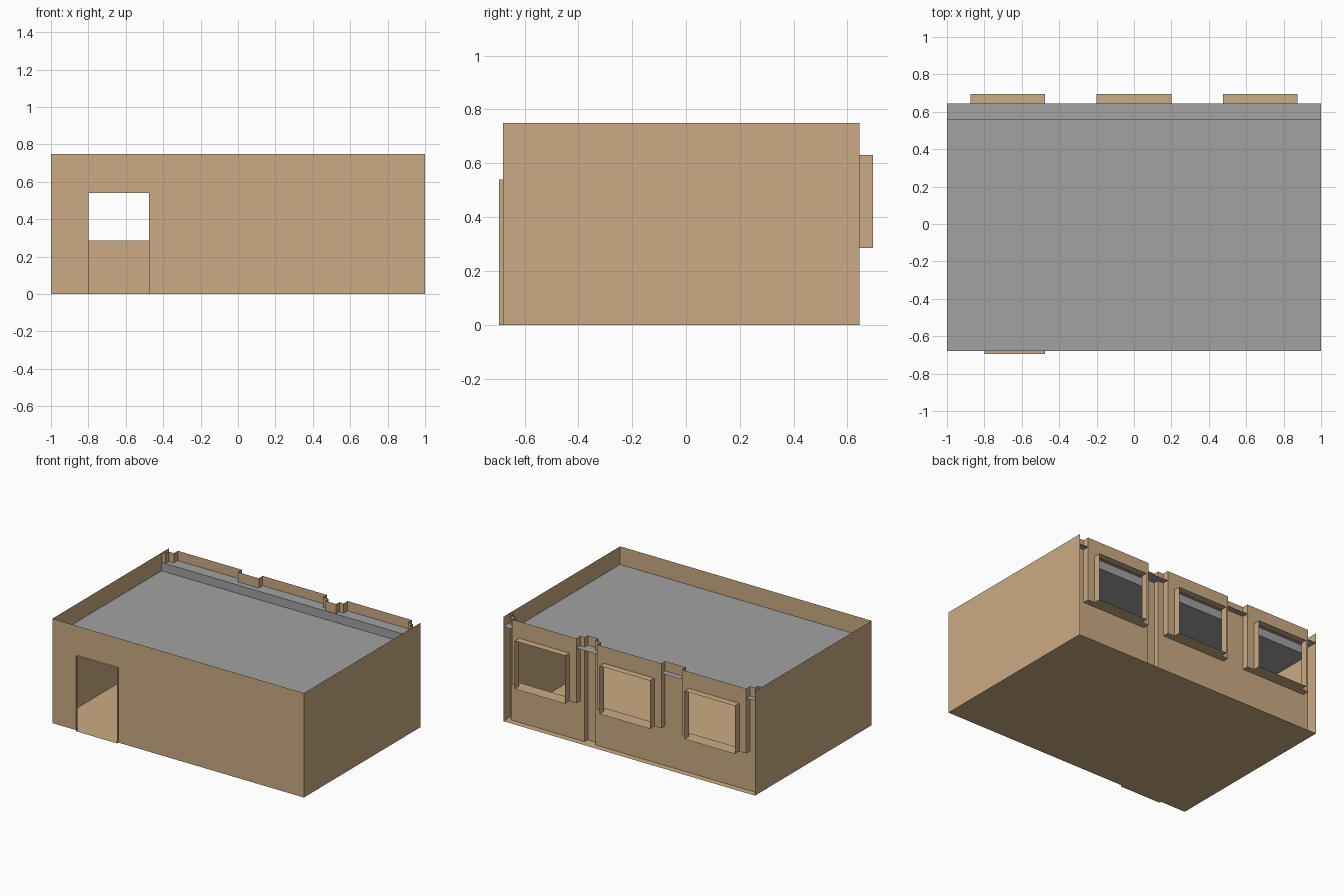
import bpy, bmesh

if "Cube" in bpy.data.objects:
    bpy.data.objects.remove(bpy.data.objects["Cube"])

def material(name, rgb):
    m = bpy.data.materials.new(name)
    m.diffuse_color = (*rgb, 1)
    m.use_nodes = True
    m.node_tree.nodes["Principled BSDF"].inputs["Base Color"].default_value = m.diffuse_color
    return m

TAN = material("tan_wall", (0.60, 0.41, 0.23))
GREY = material("grey_ceiling", (0.37, 0.36, 0.36))

def build(name, faces, mat):
    """Make one object of thin sheets from a list of polygons."""
    bm = bmesh.new()
    for f in faces:
        bm.faces.new([bm.verts.new(p) for p in f])
    bmesh.ops.remove_doubles(bm, verts=bm.verts, dist=1e-5)
    me = bpy.data.meshes.new(name)
    bm.to_mesh(me)
    bm.free()
    me.materials.append(mat)
    ob = bpy.data.objects.new(name, me)
    bpy.context.collection.objects.link(ob)
    return ob

def strip(path, z0, z1):
    """Upright quads along a plan path; they face left-to-right by winding."""
    return [[(*p, z0), (*q, z0), (*q, z1), (*p, z1)] for p, q in zip(path, path[1:])]

def flat(x0, x1, y0, y1, z, up=True):
    f = [(x0, y0, z), (x1, y0, z), (x1, y1, z), (x0, y1, z)]
    return f if up else f[::-1]

FRONT, BAY, WALL, GROOVE = -0.68, 0.645, 0.60, 0.565   # depths in y
TOP, SILL, HEAD = 0.75, 0.285, 0.63
CEIL, RAISED, STEP = 0.62, 0.68, 0.56
DX0, DX1, DZ = -0.80, -0.475, 0.54                      # doorway
HALF_BAY, HALF_WIN = 0.255, 0.20
CENTRES = (0.675, 0.0, -0.675)

# Floor
build("floor", [flat(-1, 1, FRONT, BAY, 0, False)], TAN)

# Side walls
for name, path in (("right_wall", [(1, FRONT), (1, BAY)]),
                   ("left_wall", [(-1, BAY), (-1, FRONT)])):
    build(name, strip(path, 0, TOP), TAN)

# Front wall around the doorway
build("front_wall", strip([(-1, FRONT), (DX0, FRONT)], 0, TOP)
      + strip([(DX0, FRONT), (DX1, FRONT)], DZ, TOP)
      + strip([(DX1, FRONT), (1, FRONT)], 0, TOP), TAN)

# Door lining standing slightly proud of the front wall
DY = -0.695
build("door_frame", strip([(DX0, FRONT), (DX0, DY)], 0, DZ)
      + strip([(DX1, DY), (DX1, FRONT)], 0, DZ)
      + [flat(DX0, DX1, DY, FRONT, DZ), flat(DX0, DX1, DY, FRONT, 0, False)], TAN)

# Back wall: full-height grooves at the corners and beside the middle bay
lower = [(1, GROOVE), (0.97, GROOVE), (0.97, WALL), (0.385, WALL), (0.385, GROOVE),
         (0.30, GROOVE), (0.30, WALL), (-0.97, WALL), (-0.97, GROOVE), (-1, GROOVE)]
build("back_wall_lower", strip(lower, 0, SILL), TAN)

# Upper back wall between the projecting bays
gaps = [lower[:3] + [(0.93, WALL)],
        [(0.42, WALL)] + lower[3:7] + [(0.255, WALL)],
        [(-0.255, WALL), (-0.42, WALL)],
        [(-0.93, WALL)] + lower[7:]]
build("back_wall_upper", [f for g in gaps for f in strip(g, SILL, TOP)], TAN)

# Window bays and their projecting frames
for i, c in enumerate(CENTRES):
    a, b = c + HALF_BAY, c - HALF_BAY
    w, v = c + HALF_WIN, c - HALF_WIN
    build(f"window_bay_{i + 1}",
          strip([(a, WALL), (a, BAY), (w, BAY)], SILL, TOP)
          + strip([(w, BAY), (v, BAY)], HEAD, TOP)
          + strip([(v, BAY), (b, BAY), (b, WALL)], SILL, TOP)
          + [flat(b, a, WALL, BAY, SILL, False)], TAN)
    build(f"window_frame_{i + 1}",
          strip([(w, BAY), (w, 0.695)], SILL, HEAD)
          + strip([(v, 0.695), (v, BAY)], SILL, HEAD)
          + [flat(v, w, BAY, 0.695, HEAD), flat(v, w, BAY, 0.695, SILL, False)], TAN)

# Ceiling sheet with a raised strip along the windows
build("ceiling", [flat(-1, 1, FRONT, STEP, CEIL), flat(-1, 1, STEP, BAY, RAISED)]
      + strip([(-1, STEP), (1, STEP)], CEIL, RAISED), GREY)
